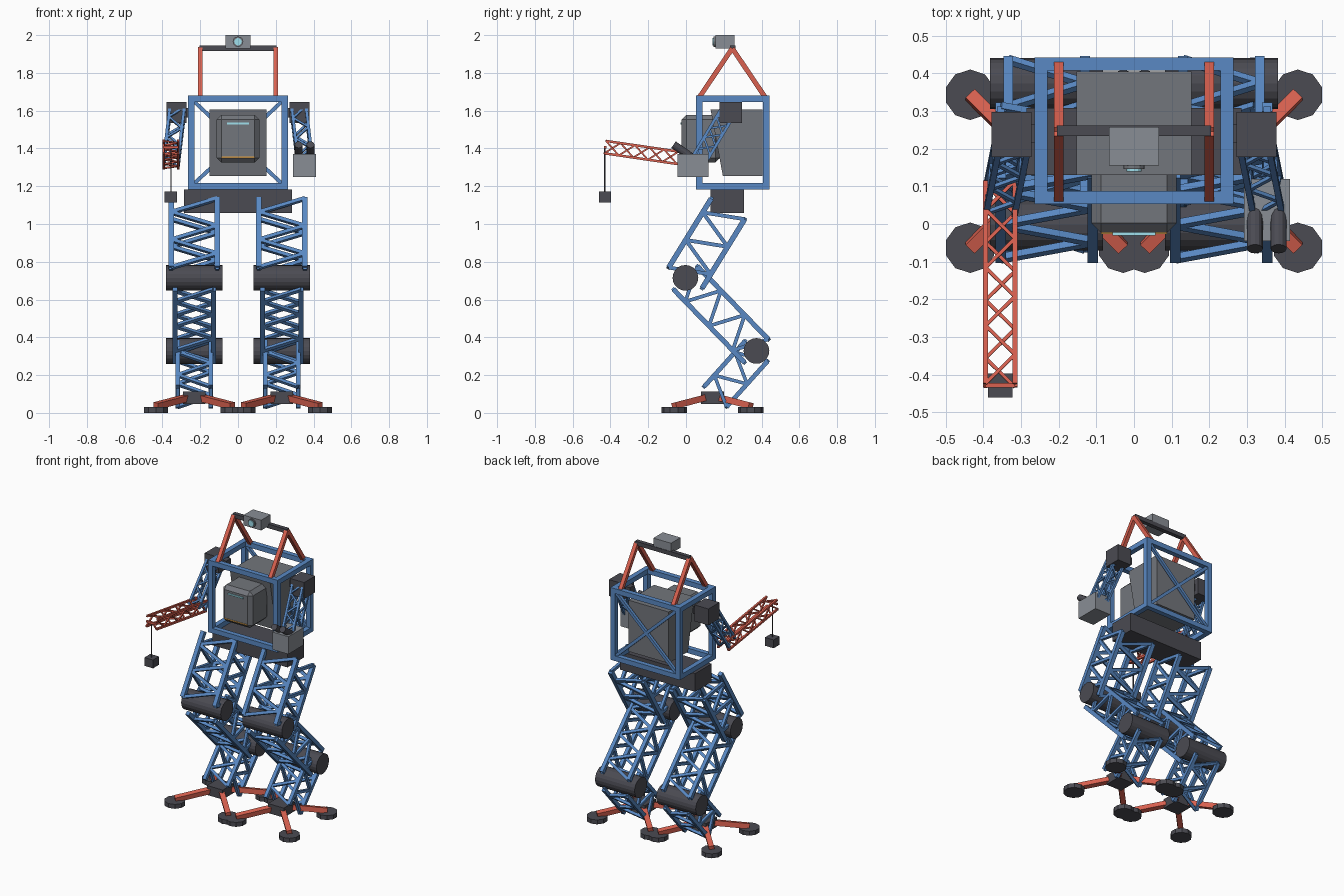
import bpy, bmesh, math
from mathutils import Vector, Matrix

if "Cube" in bpy.data.objects:
    bpy.data.objects.remove(bpy.data.objects["Cube"])


def material(name, rgb):
    m = bpy.data.materials.new(name)
    m.diffuse_color = (*rgb, 1)
    m.use_nodes = True
    m.node_tree.nodes["Principled BSDF"].inputs["Base Color"].default_value = m.diffuse_color
    return m


BLUE = material("blue_paint", (0.10, 0.25, 0.55))
RED = material("red_paint", (0.70, 0.12, 0.08))
DARK = material("dark_metal", (0.07, 0.07, 0.085))
STEEL = material("steel", (0.17, 0.18, 0.20))
GREY = material("light_steel", (0.25, 0.27, 0.30))
CYAN = material("cyan_glass", (0.35, 0.75, 0.85))
AMBER = material("amber", (0.80, 0.40, 0.08))


def finish(bm, name, mat):
    bmesh.ops.recalc_face_normals(bm, faces=bm.faces)
    me = bpy.data.meshes.new(name)
    bm.to_mesh(me)
    bm.free()
    me.materials.append(mat)
    ob = bpy.data.objects.new(name, me)
    bpy.context.collection.objects.link(ob)
    return ob


def basis(d):
    d = d.normalized()
    ref = Vector((0, 0, 1)) if abs(d.x) > 0.95 else Vector((1, 0, 0))
    u = (ref - d * ref.dot(d)).normalized()
    return u, d.cross(u), d


def placed(a, b):
    u, v, d = basis(b - a)
    m = Matrix((u, v, d)).transposed().to_4x4()
    m.translation = (a + b) / 2
    return m


def add_bar(bm, a, b, t):
    a, b = Vector(a), Vector(b)
    m = placed(a, b) @ Matrix.Diagonal((t, t, (b - a).length, 1))
    bmesh.ops.create_cube(bm, size=1, matrix=m)


def bars(name, segs, t, mat):
    bm = bmesh.new()
    for a, b in segs:
        add_bar(bm, a, b, t)
    return finish(bm, name, mat)


def box(name, lo, hi, mat, bevel=0):
    lo, hi = Vector(lo), Vector(hi)
    bm = bmesh.new()
    m = Matrix.Translation((lo + hi) / 2) @ Matrix.Diagonal((*(hi - lo), 1))
    bmesh.ops.create_cube(bm, size=1, matrix=m)
    if bevel:
        bmesh.ops.bevel(bm, geom=bm.edges[:], offset=bevel, segments=1, affect='EDGES')
    return finish(bm, name, mat)


def cylinder(name, a, b, r, n, mat):
    a, b = Vector(a), Vector(b)
    bm = bmesh.new()
    bmesh.ops.create_cone(bm, cap_ends=True, segments=n, radius1=r, radius2=r,
                          depth=(b - a).length, matrix=placed(a, b))
    return finish(bm, name, mat)


def lattice(name, a, b, hu, hv, n, chord, brace, mat, cross_sides=True):
    """Four-chord truss from a to b with zigzag bracing on every face."""
    a, b = Vector(a), Vector(b)
    u, v, d = basis(b - a)
    corners = [u * hu * i + v * hv * j for i, j in ((-1, -1), (1, -1), (1, 1), (-1, 1))]
    bm = bmesh.new()
    for k in range(4):
        c0, c1 = corners[k], corners[(k + 1) % 4]
        add_bar(bm, a + c0, b + c0, chord)
        if k == 3 and not cross_sides:
            c0, c1 = c1, c0
        for i in range(n):
            p, q = a.lerp(b, i / n), a.lerp(b, (i + 1) / n)
            s, e = (c0, c1) if i % 2 == 0 else (c1, c0)
            add_bar(bm, p + s, q + e, brace)
    return finish(bm, name, mat)


# Torso cage with cross-braced back
X, Y0, Y1, Z0, Z1 = 0.247, 0.07, 0.425, 1.2, 1.662
segs = []
for x in (-X, X):
    segs += [((x, y, Z0 - 0.017), (x, y, Z1 + 0.017)) for y in (Y0, Y1)]
    segs += [((x, Y0, z), (x, Y1, z)) for z in (Z0, Z1)]
segs += [((-X, y, z), (X, y, z)) for y in (Y0, Y1) for z in (Z0, Z1)]
bars("torso_cage", segs, 0.034, BLUE)
bars("torso_back_brace", [((-X, Y1, Z0), (X, Y1, Z1)), ((X, Y1, Z0), (-X, Y1, Z1))], 0.02, BLUE)

# Engine body with a slanted front
body = box("engine_body", (-0.152, 0.13, 1.255), (0.152, 0.405, 1.607), STEEL)
for vert in body.data.vertices:
    if vert.co.y < 0.2 and vert.co.z < 1.4:
        vert.co.y = 0.195

# Cockpit pod
box("cockpit", (-0.113, -0.023, 1.325), (0.113, 0.18, 1.577), STEEL, 0.025)
box("cockpit_visor", (-0.057, -0.03, 1.527), (0.057, -0.02, 1.537), CYAN)
box("cockpit_trim", (-0.088, -0.026, 1.35), (0.088, -0.02, 1.358), AMBER)

# Pelvis
box("pelvis", (-0.285, 0.13, 1.058), (0.285, 0.308, 1.183), DARK)

# Roll bar and sensor head
for x, side in ((-0.2, "left"), (0.2, "right")):
    bars("roll_bar_" + side, [((x, 0.07, 1.67), (x, 0.245, 1.93)),
                              ((x, 0.42, 1.67), (x, 0.245, 1.93))], 0.026, RED)
bars("roll_bar_crosspiece", [((-0.205, 0.247, 1.93), (0.205, 0.247, 1.93))], 0.028, DARK)
box("sensor_head", (-0.067, 0.155, 1.93), (0.067, 0.258, 2.0), GREY)
cylinder("sensor_ring", (0, 0.16, 1.965), (0, 0.146, 1.965), 0.028, 12, STEEL)
cylinder("sensor_lens", (0, 0.15, 1.965), (0, 0.14, 1.965), 0.02, 12, CYAN)

# Shoulders, upper arms and legs, both sides
for s, side in ((-1, "left"), (1, "right")):
    box("shoulder_" + side, (s * 0.325 - 0.053, 0.178, 1.535), (s * 0.325 + 0.053, 0.297, 1.647), DARK)
    bars("shoulder_mount_" + side, [((s * 0.24, 0.24, 1.59), (s * 0.3, 0.24, 1.59))], 0.05, DARK)
    lattice("upper_arm_" + side, (s * 0.322, 0.225, 1.6), (s * 0.355, 0.06, 1.325),
            0.038, 0.038, 5, 0.016, 0.011, BLUE)

    cx = s * 0.232
    hip, knee = (cx, 0.222, 1.08), (cx, -0.003, 0.715)
    hock, ankle = (cx, 0.373, 0.328), (cx, 0.155, 0.085)
    lattice("thigh_" + side, hip, knee, 0.122, 0.104, 5, 0.028, 0.02, BLUE, False)
    lattice("shin_" + side, knee, hock, 0.102, 0.088, 6, 0.026, 0.019, BLUE, False)
    lattice("lower_leg_" + side, hock, ankle, 0.088, 0.08, 4, 0.024, 0.018, BLUE, False)
    for name, p in (("knee_joint_", knee), ("hock_joint_", hock)):
        cylinder(name + side, (cx - 0.15, *p[1:]), (cx + 0.15, *p[1:]), 0.068, 20, DARK)

    # Foot hub, splayed toes and pads
    box("foot_hub_" + side, (cx - 0.06, 0.08, 0.048), (cx + 0.06, 0.2, 0.113), DARK)
    toes = []
    for i in (-1, 1):
        for j in (-1, 1):
            px, py = cx + i * 0.203, 0.14 + j * 0.203
            toes.append(((cx + i * 0.03, 0.14 + j * 0.03, 0.082), (px, py, 0.037)))
            cylinder(f"foot_pad_{side}", (px, py, 0), (px, py, 0.03), 0.067, 10, DARK)
    bars("toes_" + side, toes, 0.034, RED)

# Right hand: twin-barrel gun
box("gun_housing", (0.292, -0.045, 1.25), (0.414, 0.12, 1.37), GREY)
for x in (0.321, 0.384):
    cylinder("gun_barrel", (x, 0.035, 1.35), (x, -0.066, 1.42), 0.021, 12, DARK)

# Left hand: crane jib with cable and weight
lattice("crane_jib", (-0.355, 0.11, 1.328), (-0.355, -0.428, 1.407), 0.039, 0.033, 7, 0.013, 0.009, RED)
bars("crane_tip", [((-0.394, -0.428, 1.407), (-0.316, -0.428, 1.407))], 0.013, RED)
cylinder("crane_cable", (-0.355, -0.43, 1.405), (-0.355, -0.43, 1.165), 0.004, 6, DARK)
box("crane_weight", (-0.388, -0.461, 1.115), (-0.322, -0.397, 1.172), DARK)
